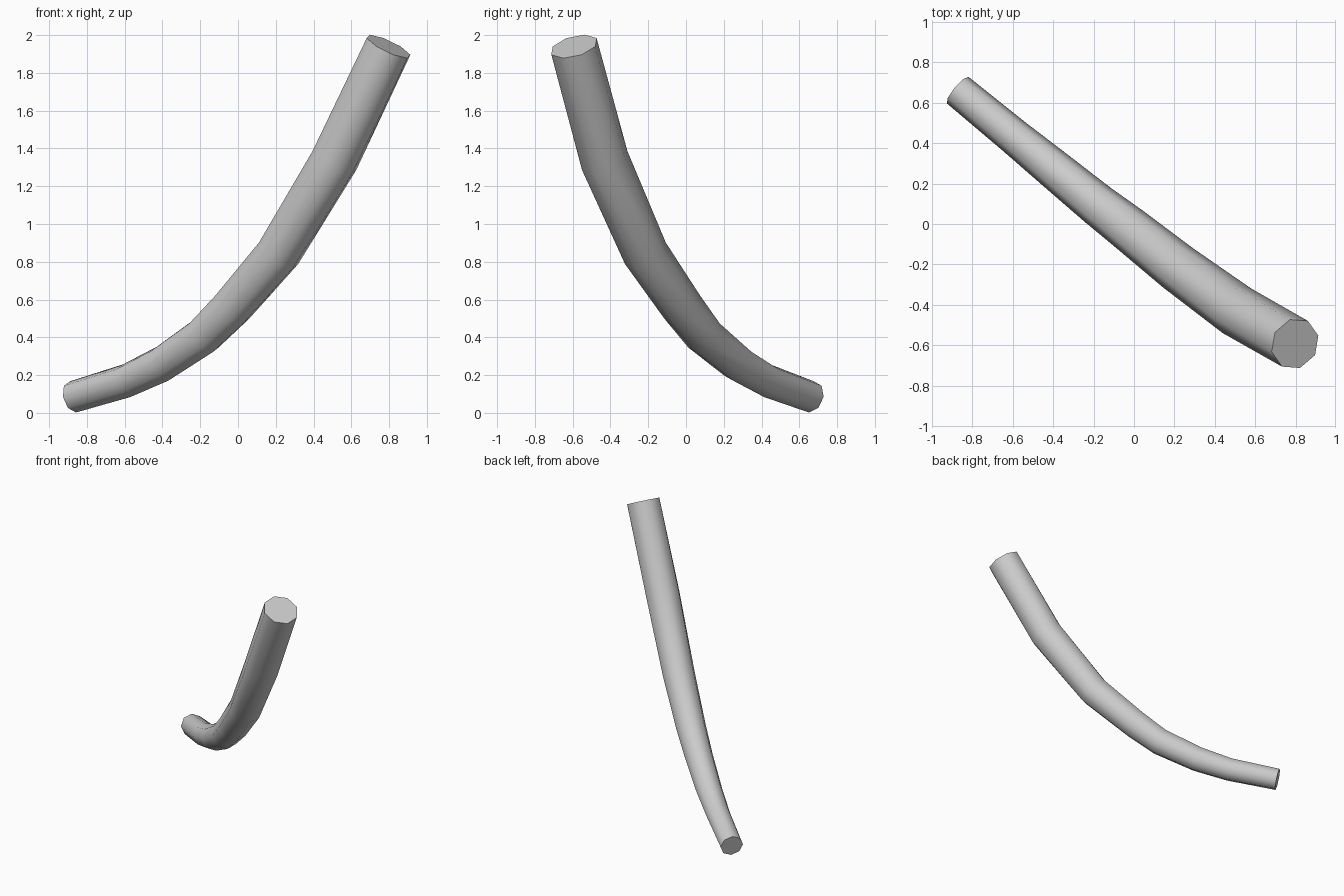
import bpy, bmesh, math
from mathutils import Vector

if "Cube" in bpy.data.objects:
    bpy.data.objects.remove(bpy.data.objects["Cube"])

SIDES = 8
# centre line of the curved branch: x, y, z, radius
path = [(-0.873, 0.663, 0.085, 0.085), (-0.59, 0.43, 0.17, 0.09),
        (-0.40, 0.275, 0.26, 0.098), (-0.18, 0.095, 0.41, 0.106),
        (-0.03, -0.02, 0.56, 0.113), (0.215, -0.215, 0.845, 0.122),
        (0.51, -0.43, 1.335, 0.131), (0.797, -0.593, 1.94, 0.13)]
pts = [Vector(p[:3]) for p in path]

# tapered rings swept along the centre line
bm = bmesh.new()
rings = []
for i, p in enumerate(pts):
    t = (pts[min(i + 1, len(pts) - 1)] - pts[max(i - 1, 0)]).normalized()
    side = t.cross(Vector((0, 0, 1))).normalized()
    up = side.cross(t)
    ring = []
    for k in range(SIDES):
        a = 2 * math.pi * k / SIDES
        ring.append(bm.verts.new(p + path[i][3] * (math.cos(a) * side + math.sin(a) * up)))
    rings.append(ring)
for r0, r1 in zip(rings, rings[1:]):
    for k in range(SIDES):
        n = (k + 1) % SIDES
        bm.faces.new((r0[k], r0[n], r1[n], r1[k]))

# flat end caps
bm.faces.new(rings[0][::-1])
bm.faces.new(rings[-1])
bmesh.ops.recalc_face_normals(bm, faces=bm.faces[:])

mesh = bpy.data.meshes.new("curved_branch")
bm.to_mesh(mesh)
bm.free()
branch = bpy.data.objects.new("curved_branch", mesh)
bpy.context.collection.objects.link(branch)
bpy.context.view_layer.objects.active = branch
branch.select_set(True)
bpy.ops.object.shade_smooth_by_angle(angle=math.radians(50))
